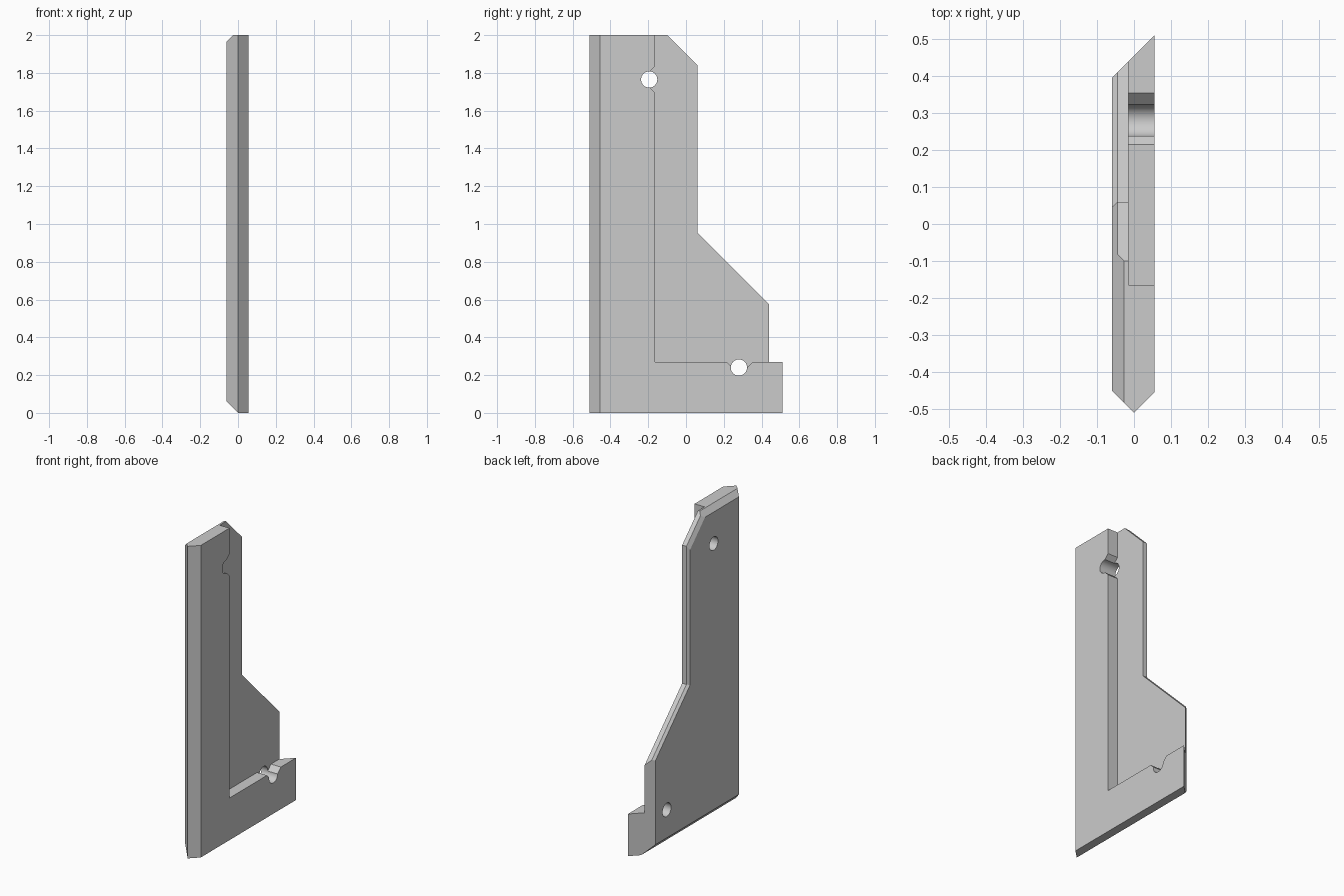
import bpy, bmesh, math
from mathutils import Vector

cube = bpy.data.objects.get("Cube")
if cube:
    bpy.data.objects.remove(cube, do_unlink=True)

grey = bpy.data.materials.new("plain grey")
grey.use_nodes = True
colour = (0.6, 0.6, 0.6, 1)
grey.diffuse_color = colour
grey.node_tree.nodes["Principled BSDF"].inputs["Base Color"].default_value = colour

XB, XS, XF = -0.06, -0.015, 0.055   # back face, step face, front face

# Planes trimming every part: (point, outward normal)
TRIMS = [
    ((0, 0.455, 0), (-1, 1, 0)),      # mitred foot end
    ((0, -0.51, 0), (-1, -1, 0)),     # pointed upright edge, back half
    ((0, -0.51, 0), (1, -1, 0)),      # pointed upright edge, front half
    ((0, 0, 0), (-1, 0, -1)),         # bottom chamfer
    ((-0.027, 0, 2), (-1, 0, 1)),     # top chamfer
]


def loft(name, rings, trim=True):
    """Solid through matching (y, z) outlines placed at given x positions."""
    bm = bmesh.new()
    loops = [[bm.verts.new((x, y, z)) for y, z in outline] for x, outline in rings]
    for a, b in zip(loops, loops[1:]):
        for i in range(len(a)):
            j = (i + 1) % len(a)
            bm.faces.new((a[i], a[j], b[j], b[i]))
    bm.faces.new(loops[0])
    bm.faces.new(loops[-1])
    bmesh.ops.recalc_face_normals(bm, faces=bm.faces)
    for point, normal in TRIMS if trim else []:
        cut = bmesh.ops.bisect_plane(bm, geom=bm.verts[:] + bm.edges[:] + bm.faces[:],
                                     plane_co=Vector(point), plane_no=Vector(normal),
                                     clear_outer=True)
        edges = [e for e in cut["geom_cut"] if isinstance(e, bmesh.types.BMEdge)]
        bmesh.ops.holes_fill(bm, edges=[e for e in edges if e.is_boundary])
    bmesh.ops.recalc_face_normals(bm, faces=bm.faces)
    mesh = bpy.data.meshes.new(name)
    bm.to_mesh(mesh)
    bm.free()
    mesh.materials.append(grey)
    obj = bpy.data.objects.new(name, mesh)
    bpy.context.collection.objects.link(obj)
    return obj


def combine(target, other, operation):
    other.hide_render = True
    mod = target.modifiers.new(operation, 'BOOLEAN')
    mod.operation, mod.solver, mod.object = operation, 'EXACT', other
    bpy.context.view_layer.objects.active = target
    bpy.ops.object.modifier_apply(modifier=mod.name)
    bpy.data.objects.remove(other, do_unlink=True)


# Back plate with a thin chamfer along its stepped rear edge
outer = [(-0.6, 0), (0.52, 0), (0.52, 0.495), (0.06, 0.955),
         (0.06, 1.84), (-0.1, 2), (-0.6, 2)]
inner = [(-0.6, 0), (0.52, 0), (0.52, 0.474), (0.045, 0.949),
         (0.045, 1.815), (-0.14, 2), (-0.6, 2)]
bracket = loft("corner_bracket", [(XB, inner), (XB + 0.015, outer), (XS, outer)])

# Raised L-shaped rail
rail = [(-0.6, 0), (0.6, 0), (0.6, 0.27), (-0.165, 0.27), (-0.165, 2), (-0.6, 2)]
raised_rail = loft("raised_rail", [(XS, rail), (XF, rail)])

# Flared mouths that open the holes to the inner edges of the rail
foot_mouth = [(0.205, 0.28), (0.285, 0.2), (0.365, 0.28)]
upright_mouth = [(-0.155, 1.845), (-0.235, 1.765), (-0.155, 1.685)]
for mouth in (foot_mouth, upright_mouth):
    cutter = loft("mouth_cutter", [(XS - 0.0001, mouth), (XF + 0.1, mouth)], trim=False)
    combine(raised_rail, cutter, 'DIFFERENCE')

combine(bracket, raised_rail, 'UNION')

# Round through holes
for cy, cz in ((0.28, 0.24), (-0.195, 1.765)):
    circle = [(cy + 0.043 * math.cos(t * math.tau / 48),
               cz + 0.043 * math.sin(t * math.tau / 48)) for t in range(48)]
    combine(bracket, loft("hole_cutter", [(-0.2, circle), (0.2, circle)], trim=False),
            'DIFFERENCE')

# Smooth hole walls, crisp edges elsewhere
bpy.ops.object.select_all(action='DESELECT')
bracket.select_set(True)
bpy.context.view_layer.objects.active = bracket
bpy.ops.object.shade_smooth_by_angle(angle=math.radians(20))
